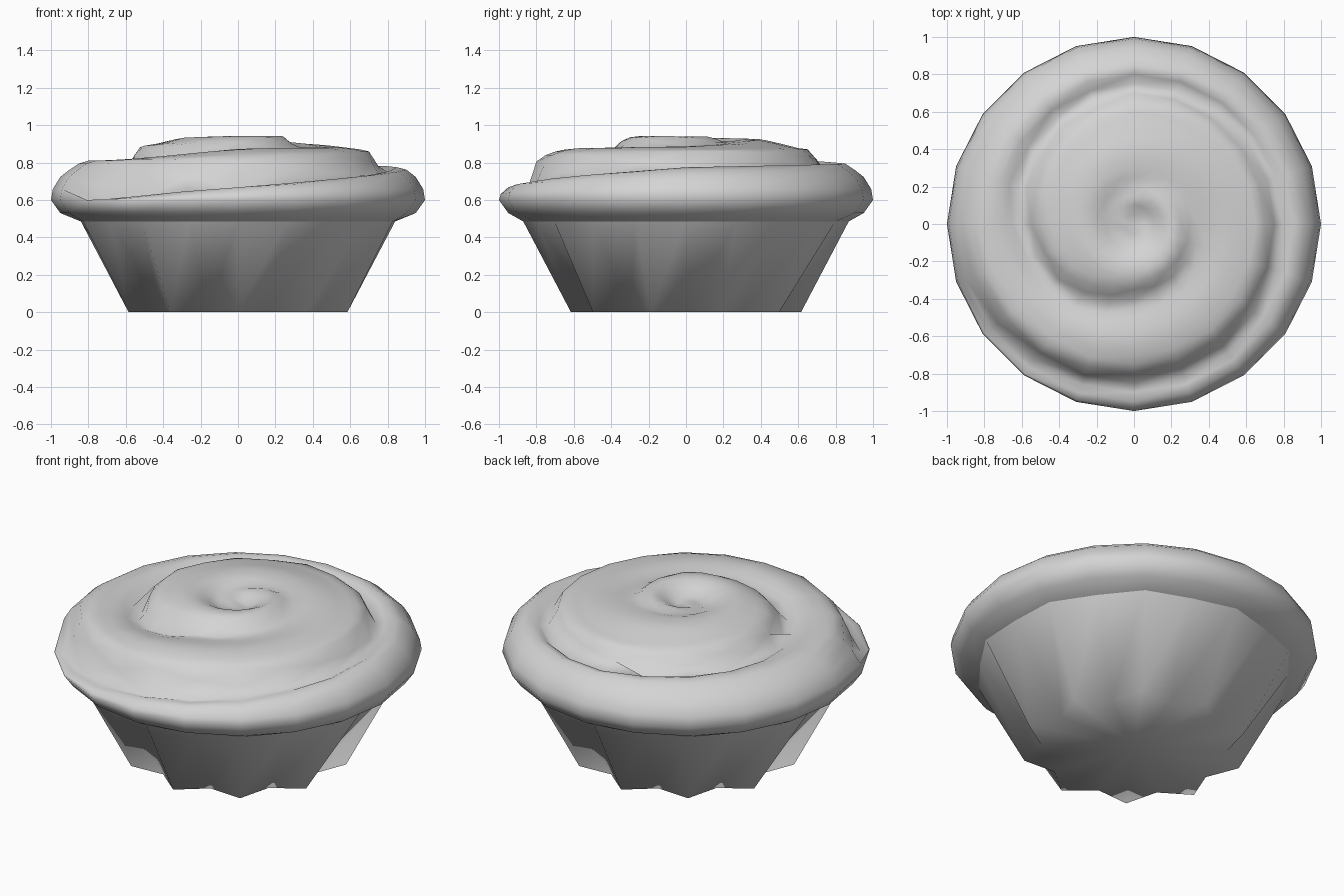
import bpy, bmesh, math

SIDES = 20

if "Cube" in bpy.data.objects:
    bpy.data.objects.remove(bpy.data.objects["Cube"])

# One plain grey for the whole bake
grey = bpy.data.materials.new("plain grey")
grey.use_nodes = True
grey.diffuse_color = (0.66, 0.66, 0.66, 1)
grey.node_tree.nodes["Principled BSDF"].inputs["Base Color"].default_value = (0.66, 0.66, 0.66, 1)


def lathe(name, rings, point, start_tip=None, end_tip=None):
    """Bridge rings of points; point(ring, k, angle) gives each position."""
    bm = bmesh.new()
    loops = []
    for ring in rings:
        loops.append([bm.verts.new(point(ring, k, math.tau * k / SIDES)) for k in range(SIDES)])
    for a, b in zip(loops, loops[1:]):
        for k in range(SIDES):
            n = (k + 1) % SIDES
            bm.faces.new((a[k], a[n], b[n], b[k]))
    for tip, loop, step in ((start_tip, loops[0], -1), (end_tip, loops[-1], 1)):
        if tip is not None:
            centre = bm.verts.new((0, 0, tip))
            for k in range(SIDES):
                bm.faces.new((centre, loop[k], loop[(k + 1) % SIDES])[::step])
    for face in bm.faces:
        face.smooth = True
    mesh = bpy.data.meshes.new(name)
    bm.to_mesh(mesh)
    bm.free()
    mesh.materials.append(grey)
    bpy.context.collection.objects.link(bpy.data.objects.new(name, mesh))


def along(profile, x):
    """Read a value off a list of (x, value) points."""
    for (x0, v0), (x1, v1) in zip(profile, profile[1:]):
        if x <= x1:
            return v0 + (v1 - v0) * (x - x0) / (x1 - x0)
    return profile[-1][1]


# Fluted paper cup with a flat base: (valley radius, ridge radius, height)
def cup_point(ring, k, angle):
    r = ring[k % 2]
    return (r * math.cos(angle), r * math.sin(angle), ring[2])


cup_rings = [(0.51, 0.615, 0.0), (0.84, 0.87, 0.485)]
lathe("paper_cup", cup_rings, cup_point, start_tip=0.0)

# Frosting: dome crest height by radius, and ledge radius by turn of the spiral
dome = [(0, 0.88), (0.1, 0.905), (0.22, 0.945), (0.3, 0.935), (0.42, 0.9),
        (0.68, 0.867), (0.82, 0.815), (0.88, 0.775), (0.95, 0.73)]
ledge = [(0, 0.93), (0.19, 0.85), (0.44, 0.77), (0.69, 0.73), (0.94, 0.58),
         (1.19, 0.4), (1.44, 0.3), (1.7, 0.2), (2, 0.1), (3, 0)]


def swirl_height(r, angle):
    turn = ((math.degrees(angle) - 200) % 360) / 360
    edges = [along(ledge, turn + i) for i in range(3)] + [-0.01]
    # The inner mound is fuller towards the back
    z = along(dome, r) + 0.025 * max(0, math.sin(angle)) * max(0, 1 - abs(r - 0.4) / 0.2)
    if r > edges[0]:
        # Outermost tier, sinking where it runs out under the first ledge
        f = max(0.4, 1 - (r - edges[0]) / 0.25)
        rise = 0
        z = min(z, 0.81) - 0.09 * max(0, 1 - turn / 0.44)
    else:
        outer, inner = next((a, b) for a, b in zip(edges, edges[1:]) if r > b)
        f = (outer - r) / (outer - inner)
        rise = max(0, 1 - (outer - r) / 0.06)
        if outer == edges[0]:
            # The second tier starts low and climbs
            z -= max(0, z - 0.81) * max(0, 1 - turn / 0.2)
    fall = max(0, (f - 0.5) / 0.5) ** 1.5
    return z - (0.02 + 0.09 * r) * max(rise, fall)


def frosting_point(ring, k, angle):
    r, z, blend = ring
    if blend < 0:
        return cup_point(cup_rings[-1], k, angle)
    z += (swirl_height(min(r, 0.95), angle) - z) * blend
    return (r * math.cos(angle), r * math.sin(angle), z)


# Rolled rim, given as (radius, height, share of swirl height); the first
# ring has a negative share, which seats it on the top edge of the cup
frosting_rings = [(0.87, 0.485, -1), (0.95, 0.53, 0), (1.0, 0.6, 0),
                  (0.99, 0.6, 0.45), (0.95, 0.6, 0.95)]
frosting_rings += [(0.9 - 0.05 * i, 0, 1) for i in range(18)]
lathe("frosting", frosting_rings, frosting_point, end_tip=0.88)
